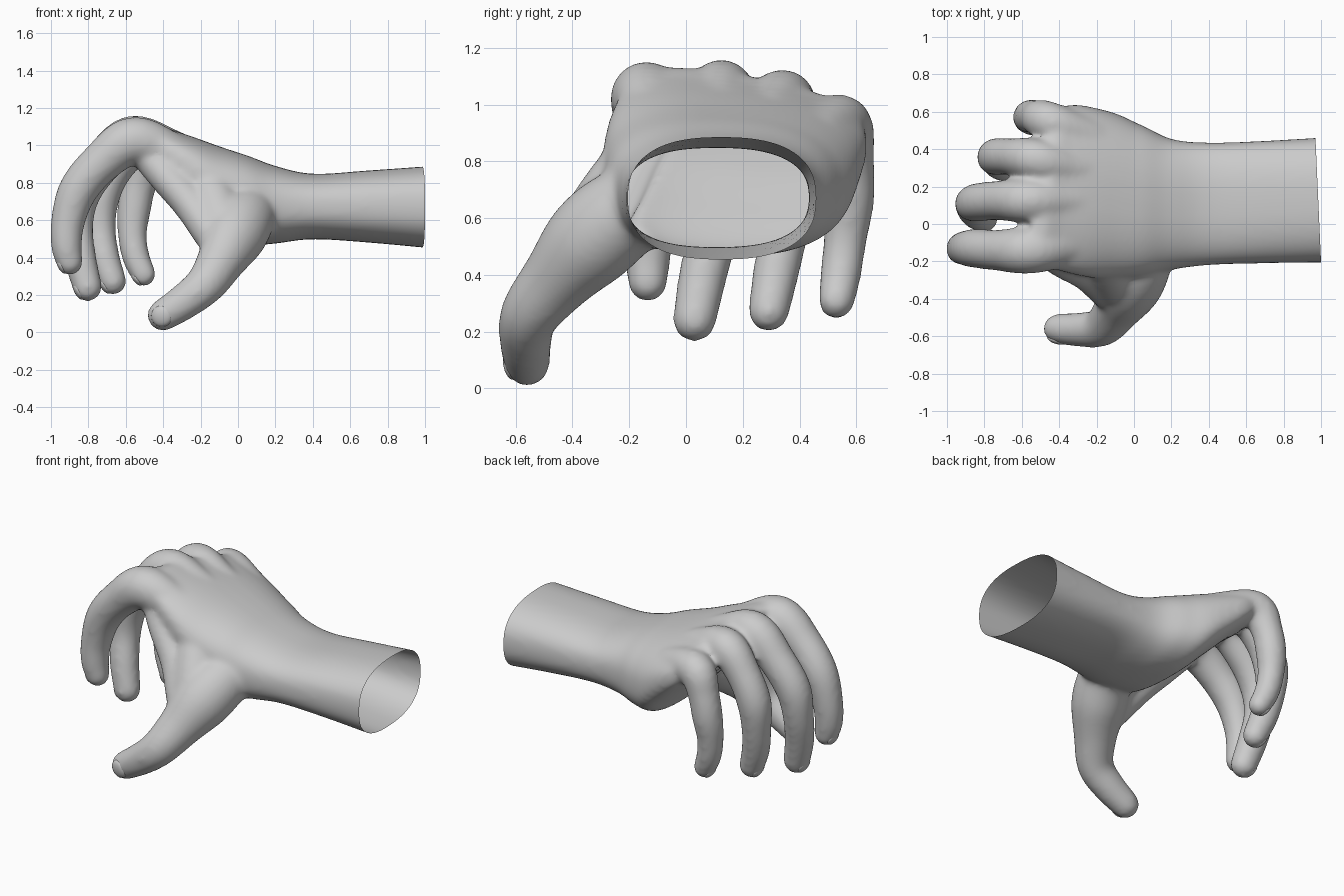
import bpy, bmesh, math
from mathutils import Vector

if "Cube" in bpy.data.objects:
    bpy.data.objects.remove(bpy.data.objects["Cube"])


def catmull(pts, n=5):
    """Smoothly resample a list of equal-length control tuples."""
    P = [Vector(p) for p in pts]
    P = [P[0] * 2 - P[1]] + P + [P[-1] * 2 - P[-2]]
    out = []
    for i in range(1, len(P) - 2):
        a, b, c, d = P[i - 1:i + 3]
        for k in range(n):
            t = k / n
            out.append(0.5 * (2 * b + (c - a) * t + (2 * a - 5 * b + 4 * c - d) * t**2
                              + (3 * b - a - 3 * c + d) * t**3))
    return out + [P[-2]]


def loft(bm, rings):
    """Closed skin over a list of rings of points."""
    vs = [[bm.verts.new(p) for p in r] for r in rings]
    n = len(vs[0])
    for a, b in zip(vs, vs[1:]):
        for i in range(n):
            bm.faces.new((a[i], a[(i + 1) % n], b[(i + 1) % n], b[i]))
    bm.faces.new(vs[0][::-1])
    bm.faces.new(vs[-1])


def digit(bm, path, ref, aspect=1.0, seg=20):
    """Round-ended tube along (x, y, z, radius); returns the tip frame."""
    pts = catmull(path)
    C = [Vector(p[:3]) for p in pts]
    R = [p[3] for p in pts]
    n = len(C)
    rings = []

    def ring(c, s, u, r):
        return [c + s * math.cos(a) * r + u * math.sin(a) * r * aspect
                for a in (2 * math.pi * i / seg for i in range(seg))]

    for i in range(n):
        t = (C[min(i + 1, n - 1)] - C[max(i - 1, 0)]).normalized()
        s = (ref - t * ref.dot(t)).normalized()
        u = s.cross(t)
        rings.append(ring(C[i], s, u, R[i]))
    for a in (20, 40, 60, 75, 86):
        a = math.radians(a)
        rings.append(ring(C[-1] + t * R[-1] * math.sin(a), s, u, R[-1] * math.cos(a)))
    loft(bm, rings)
    return C[-1], R[-1], s, t, u


def make_object(name, bm):
    bmesh.ops.recalc_face_normals(bm, faces=bm.faces)
    me = bpy.data.meshes.new(name)
    bm.to_mesh(me)
    bm.free()
    ob = bpy.data.objects.new(name, me)
    bpy.context.collection.objects.link(ob)
    bpy.context.view_layer.objects.active = ob
    return ob


bm = bmesh.new()

# Forearm and palm: x, y min, y max, z bottom, z top, tilt toward the little finger
sections = [(1.08, -.205, .467, .445, .893, 0), (.7, -.21, .445, .48, .866, 0),
            (.4, -.22, .435, .498, .848, 0), (.2, -.245, .455, .475, .89, 0),
            (.05, -.28, .525, .465, .945, -.02), (-.1, -.295, .585, .49, .99, -.04),
            (-.25, -.285, .62, .62, 1.035, -.08), (-.4, -.25, .64, .76, 1.075, -.12),
            (-.5, -.22, .62, .84, 1.105, -.14), (-.58, -.2, .58, .9, 1.09, -.15)]
rings = []
for s in catmull(sections):
    x, y0, y1, z0, z1, tilt = s
    ring = []
    for i in range(40):
        a = 2 * math.pi * i / 40
        c, d = math.cos(a), math.sin(a)
        c = math.copysign(abs(c)**.8, c)
        d = math.copysign(abs(d)**.8, d)
        lean = .1 * max(0, -x) * (1 + c)
        ring.append(Vector((x + lean, (y0 + y1) / 2 + c * (y1 - y0) / 2,
                            (z0 + z1) / 2 + d * (z1 - z0) / 2 + tilt * c * .5)))
    rings.append(ring)
loft(bm, rings)

# Fingers, each from inside the palm over the knuckle to the tip
Y = Vector((0, 1, 0))
paths = [
    [(-.1, -.03, .85, .09), (-.35, -.11, .955, .11), (-.56, -.14, 1.025, .127),
     (-.73, -.14, .91, .11), (-.855, -.13, .76, .104), (-.91, -.13, .59, .09),
     (-.917, -.135, .46, .082), (-.9, -.135, .375, .071)],
    [(-.1, .12, .87, .09), (-.35, .12, .975, .105), (-.57, .125, 1.04, .118),
     (-.73, .125, .9, .106), (-.84, .115, .74, .103), (-.865, .1, .57, .09),
     (-.845, .06, .4, .086), (-.805, .03, .242, .078)],
    [(-.1, .27, .86, .09), (-.33, .3, .96, .1), (-.53, .345, 1.01, .113),
     (-.66, .36, .88, .1), (-.735, .36, .72, .1), (-.74, .345, .55, .086),
     (-.715, .315, .4, .082), (-.67, .292, .272, .073)],
    [(-.05, .4, .8, .09), (-.27, .48, .89, .1), (-.46, .55, .925, .108),
     (-.525, .572, .8, .092), (-.555, .575, .66, .089), (-.565, .56, .52, .077),
     (-.545, .545, .4, .073), (-.505, .53, .31, .066)],
]
tips = [digit(bm, p, Y, 1.02) for p in paths]

# Thumb
thumb = [(.11, -.05, .69, .13), (.04, -.22, .615, .165), (-.02, -.34, .515, .17),
         (-.09, -.455, .385, .132), (-.17, -.55, .262, .11), (-.28, -.565, .17, .098),
         (-.4, -.56, .092, .086)]
tips.append(digit(bm, thumb, Vector((-.6, 0, .8)), .95))

# Web of skin between thumb and index finger
digit(bm, [(-.48, -.12, .95, .1), (-.38, -.19, .83, .1), (-.25, -.26, .68, .1),
           (-.14, -.36, .52, .1)], Y, .95)
digit(bm, [(-.2, -.1, .88, .1), (-.15, -.21, .76, .11), (-.1, -.3, .62, .12),
           (-.06, -.37, .5, .12)], Y, 1.1)

# Fuse everything into one skin and soften the creases
hand = make_object("hand", bm)
rem = hand.modifiers.new("fuse", 'REMESH')
rem.mode = 'VOXEL'
rem.voxel_size = .015
smo = hand.modifiers.new("soften", 'SMOOTH')
smo.factor = .5
smo.iterations = 18
for m in ("fuse", "soften"):
    bpy.ops.object.modifier_apply(modifier=m)

# Cut the forearm open
bm = bmesh.new()
bm.from_mesh(hand.data)
bmesh.ops.bisect_plane(bm, geom=bm.verts[:] + bm.edges[:] + bm.faces[:],
                       plane_co=(.985, .13, .67), plane_no=(1, .045, 0), clear_outer=True)
# Keep only the outer skin, grown from the fingertip side
bm.verts.ensure_lookup_table()
start = min(bm.verts, key=lambda v: v.co.x)
seen, todo = {start}, [start]
while todo:
    for e in todo.pop().link_edges:
        for v in e.verts:
            if v not in seen:
                seen.add(v)
                todo.append(v)
bmesh.ops.delete(bm, geom=[v for v in bm.verts if v not in seen], context='VERTS')
for f in bm.faces:
    f.smooth = True
bm.to_mesh(hand.data)
bm.free()

# Nails: thin domed plates on the back of every tip
names = ["index", "middle", "ring", "little", "thumb"]
for name, (c, r, s, t, u) in zip(names, tips):
    bm = bmesh.new()
    bmesh.ops.create_uvsphere(bm, u_segments=20, v_segments=10, radius=1)
    for v in bm.verts:
        x, y, z = v.co
        drop = .12 * y * r
        v.co = c + s * x * r * .66 + t * (y * r * .66 + r * .08) + u * (r * .66 + z * r * .3 - drop)
    for f in bm.faces:
        f.smooth = True
    make_object(name + "_nail", bm)
